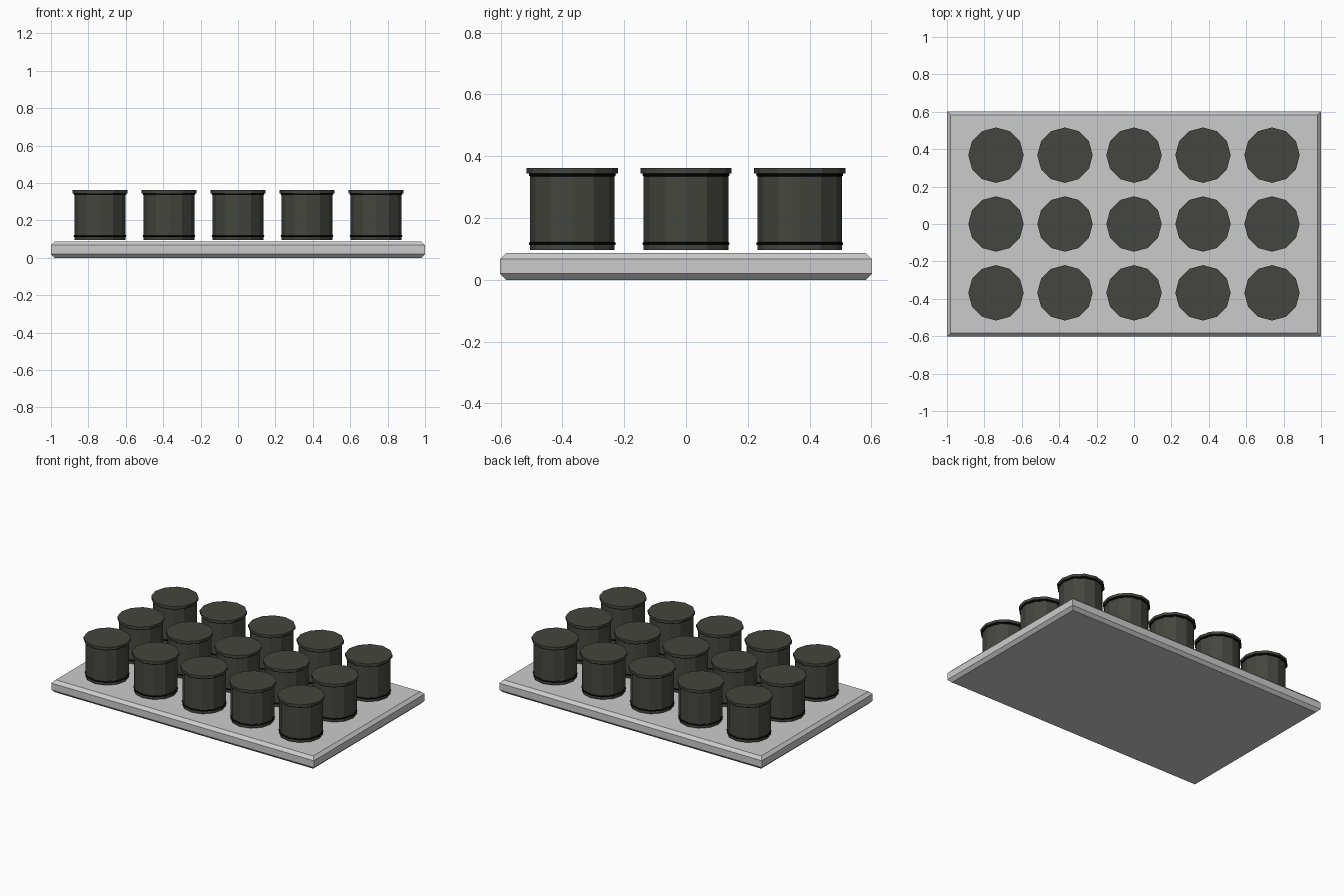
import bpy
import bmesh
from math import cos, sin, tau

if "Cube" in bpy.data.objects:
    bpy.data.objects.remove(bpy.data.objects["Cube"], do_unlink=True)


def make_material(name, colour):
    mat = bpy.data.materials.new(name)
    mat.use_nodes = True
    mat.diffuse_color = (*colour, 1)
    bsdf = next(n for n in mat.node_tree.nodes if n.type == 'BSDF_PRINCIPLED')
    bsdf.inputs["Base Color"].default_value = (*colour, 1)
    return mat


grey = make_material("light grey", (0.6, 0.6, 0.6))
olive = make_material("dark olive", (0.06, 0.06, 0.05))
black = make_material("black", (0.003, 0.003, 0.003))
SIDES = 12


def add_object(name, bm, mat):
    bmesh.ops.recalc_face_normals(bm, faces=bm.faces)
    mesh = bpy.data.meshes.new(name)
    bm.to_mesh(mesh)
    bm.free()
    mesh.materials.append(mat)
    obj = bpy.data.objects.new(name, mesh)
    bpy.context.collection.objects.link(obj)
    return obj


def lathe(name, profile, mat, closed=False):
    """Spin (radius, z) points; cap the ends, or close the profile into a ring."""
    bm = bmesh.new()
    rings = [[bm.verts.new((r * cos(tau * i / SIDES), r * sin(tau * i / SIDES), z))
              for i in range(SIDES)] for r, z in profile]
    pairs = list(zip(rings, rings[1:]))
    if closed:
        pairs.append((rings[-1], rings[0]))
    else:
        bm.faces.new(rings[0])
        bm.faces.new(rings[-1])
    for low, high in pairs:
        for i in range(SIDES):
            j = (i + 1) % SIDES
            bm.faces.new((low[i], low[j], high[j], high[i]))
    return add_object(name, bm, mat)


def band(name, z):
    """Thin round-sectioned seal around the pot."""
    section = [(0.135 + 0.006 * cos(tau * k / 8), z + 0.006 * sin(tau * k / 8))
               for k in range(8)]
    return lathe(name, section, black, closed=True)


# Base slab with chamfered top and bottom edges
bm = bmesh.new()
levels = [(0.02, 0), (0, 0.02), (0, 0.067), (0.02, 0.087)]
loops = [[bm.verts.new((sx * (1 - inset), sy * (0.602 - inset), z))
          for sx, sy in ((-1, -1), (1, -1), (1, 1), (-1, 1))] for inset, z in levels]
bm.faces.new(loops[0])
bm.faces.new(loops[-1])
for low, high in zip(loops, loops[1:]):
    for i in range(4):
        bm.faces.new((low[i], low[i - 1], high[i - 1], high[i]))
add_object("base_slab", bm, grey)

# One pot: body, lid and two seals
parts = [
    lathe("pot_body", [(0.137, 0.096), (0.137, 0.344)], olive),
    lathe("pot_lid", [(0.148, 0.344), (0.148, 0.361)], olive),
    band("lower_seal", 0.117),
    band("upper_seal", 0.340),
]

# Repeat the pot over a five by three grid, sharing the meshes
for col in range(-2, 3):
    for row in range(-1, 2):
        for part in parts:
            copy = part
            if (col, row) != (0, 0):
                copy = part.copy()
                bpy.context.collection.objects.link(copy)
            copy.location = (col * 0.369, row * 0.368, 0)
